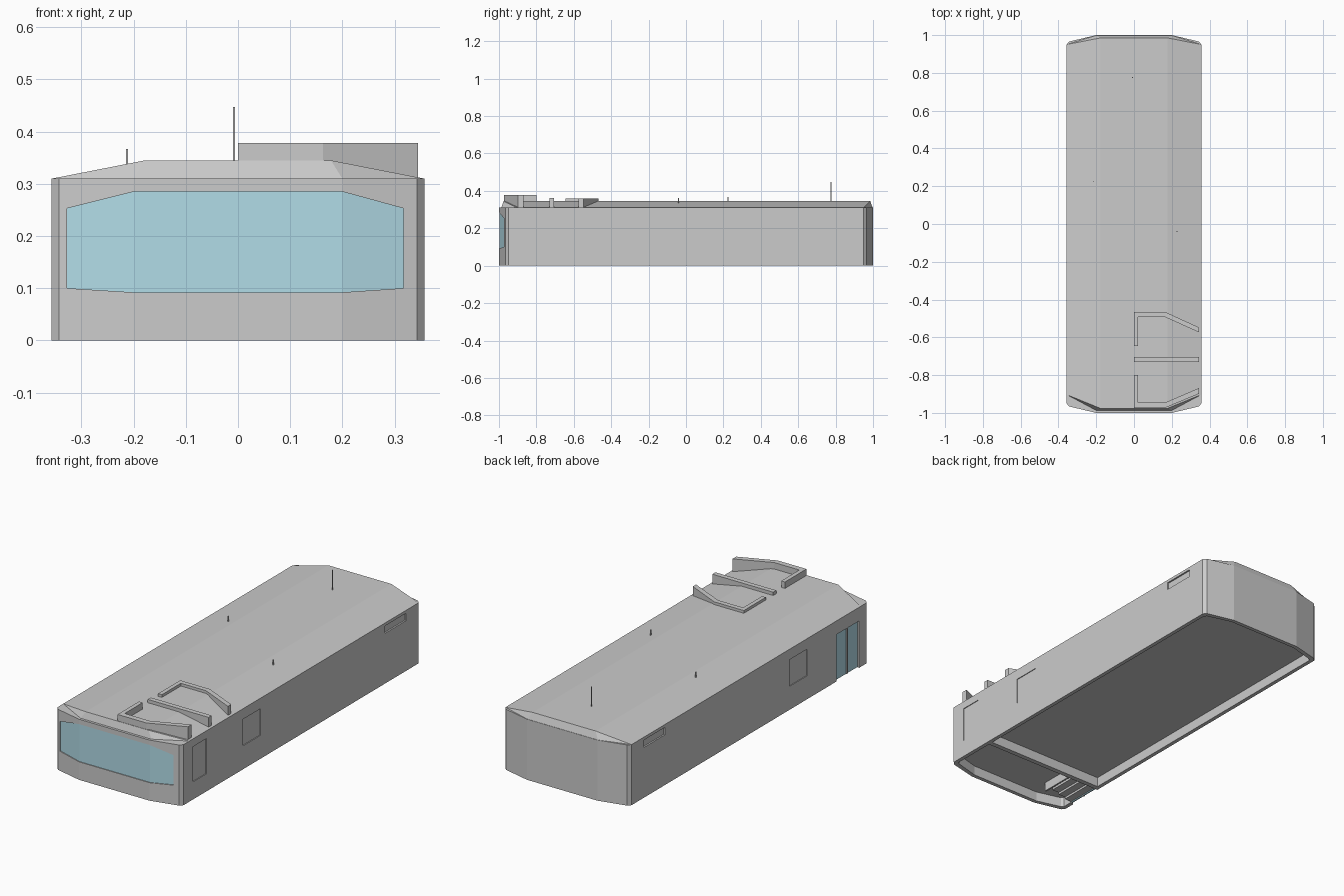
import bpy, bmesh
from mathutils import Vector

cube = bpy.data.objects.get("Cube")
if cube:
    bpy.data.objects.remove(cube, do_unlink=True)


def material(name, rgb):
    m = bpy.data.materials.new(name)
    m.use_nodes = True
    m.diffuse_color = (*rgb, 1)
    node = next(n for n in m.node_tree.nodes if n.type == 'BSDF_PRINCIPLED')
    node.inputs["Base Color"].default_value = (*rgb, 1)
    return m


GREY = material("body grey", (0.6, 0.6, 0.6))
GLASS = material("pale blue glass", (0.46, 0.74, 0.83))


def finish(name, bm, mat):
    bmesh.ops.recalc_face_normals(bm, faces=bm.faces)
    mesh = bpy.data.meshes.new(name)
    bm.to_mesh(mesh)
    bm.free()
    mesh.materials.append(mat)
    ob = bpy.data.objects.new(name, mesh)
    bpy.context.collection.objects.link(ob)
    return ob


def prism(name, pts, lo, hi, axis='Z', mat=GREY):
    """Extrude an outline along Z (points are x, y) or Y (points are x, z)."""
    bm = bmesh.new()
    place = (lambda a, b, t: (a, b, t)) if axis == 'Z' else (lambda a, b, t: (a, t, b))
    face = bm.faces.new([bm.verts.new(place(a, b, lo)) for a, b in pts])
    new = bmesh.ops.extrude_face_region(bm, geom=[face])["geom"]
    move = Vector(place(0, 0, hi - lo))
    bmesh.ops.translate(bm, vec=move, verts=[v for v in new if isinstance(v, bmesh.types.BMVert)])
    return finish(name, bm, mat)


def box(name, x, y, z, mat=GREY):
    return prism(name, [(x[0], y[0]), (x[1], y[0]), (x[1], y[1]), (x[0], y[1])], *z, mat=mat)


def combine(ob, tool, operation='DIFFERENCE'):
    mod = ob.modifiers.new("cut", 'BOOLEAN')
    mod.operation, mod.object, mod.solver = operation, tool, 'EXACT'
    bpy.context.view_layer.objects.active = ob
    bpy.ops.object.modifier_apply(modifier=mod.name)
    bpy.data.objects.remove(tool, do_unlink=True)


def plan(d):
    """Body outline seen from above, moved inward by d."""
    q = [(0.357 - d, 0.95 - 0.8 * d), (0.343 - 0.9 * d, 0.966 - d), (0.2 - 0.1 * d, 1 - d)]
    right = q + [(-x, y) for x, y in reversed(q)]
    return right + [(-x, -y) for x, y in right]


def windshield_block(name, mat=GREY):
    outline = [(-0.328, 0.1), (-0.328, 0.253), (-0.2, 0.285), (0.2, 0.285),
               (0.317, 0.253), (0.317, 0.1), (0.2, 0.092), (-0.2, 0.092)]
    return prism(name, outline, -1.1, -0.9, 'Y', mat)


# Body with an open underside split by a cross beam
body = prism("body", plan(0), 0, 0.31)
hollow = prism("hollow", plan(0.02), -0.02, 0.05)
combine(hollow, box("beam", (-0.5, 0.5), (-0.705, -0.68), (-0.1, 0.1)))
combine(body, hollow)

# Recessed windshield
cutter = windshield_block("cutter")
combine(cutter, prism("core", plan(0.008), -0.1, 0.5))
combine(body, cutter)
windshield = windshield_block("windshield", GLASS)
combine(windshield, prism("skin", plan(0.004), -0.1, 0.5), 'INTERSECT')
combine(windshield, prism("core", plan(0.012), -0.1, 0.5))

# Shallow side hatches, rear vents and the driver hatch
for s in (-1, 1):
    hatches = [((-0.468, -0.327), (0.12, 0.256), 0.004), ((0.68, 0.85), (0.257, 0.295), 0.008)]
    if s > 0:
        hatches.append(((-0.875, -0.765), (0.09, 0.27), 0.004))
    for y, z, depth in hatches:
        x = sorted((s * (0.357 - depth), s * 0.4))
        combine(body, box("recess", x, y, z))

# Door opening, glass leaves and centre post
combine(body, box("opening", (-0.4, -0.345), (-0.89, -0.705), (-0.02, 0.24)))
combine(body, box("sill", (-0.4, -0.33), (-0.885, -0.71), (-0.02, 0.05)))
for name, y in (("front_door_leaf", (-0.887, -0.804)), ("rear_door_leaf", (-0.794, -0.708))):
    box(name, (-0.350, -0.344), y, (0.004, 0.237), GLASS)
box("door_post", (-0.354, -0.344), (-0.804, -0.794), (0.004, 0.24))

# Entrance steps under the floor
for i in range(4):
    x = -0.34 + i * 0.04
    box(f"step_{i + 1}", (x, x + 0.04), (-0.885, -0.705), (0.006 + i * 0.011, 0.052))
box("stair_side", (-0.18, -0.172), (-0.885, -0.705), (0.004, 0.052))

# Roof with sloped sides and chamfered ends
bm = bmesh.new()
for s in (-1, 1):
    for x, y, z in ((0.357, -0.903, 0.31), (0.2, -0.987, 0.31), (0.178, -0.976, 0.345),
                    (0.357, 0.95, 0.31), (0.2, 0.998, 0.31), (0.178, 0.985, 0.345)):
        bm.verts.new((s * x, y, z))
bmesh.ops.convex_hull(bm, input=bm.verts)
bmesh.ops.dissolve_limit(bm, angle_limit=0.01, verts=bm.verts, edges=bm.edges)
finish("roof", bm, GREY)

# Low screens on the left half of the roof
prism("front_screen", [(0, -0.8), (0, -0.974), (0.163, -0.974), (0.345, -0.898),
                       (0.345, -0.868), (0.163, -0.946), (0.021, -0.946), (0.021, -0.8)], 0.306, 0.378)
box("middle_screen", (0, 0.345), (-0.73, -0.705), (0.306, 0.362))
prism("rear_screen", [(0, -0.645), (0, -0.467), (0.168, -0.467), (0.345, -0.548),
                      (0.345, -0.574), (0.163, -0.492), (0.021, -0.492), (0.021, -0.645)], 0.306, 0.359)

# Roof antennas
for name, x, y, top in (("tall_antenna", -0.008, 0.775, 0.447),
                        ("right_antenna", -0.213, 0.225, 0.367),
                        ("left_antenna", 0.228, -0.04, 0.363)):
    box(name, (x - 0.002, x + 0.002), (y - 0.002, y + 0.002), (0.32, top))
